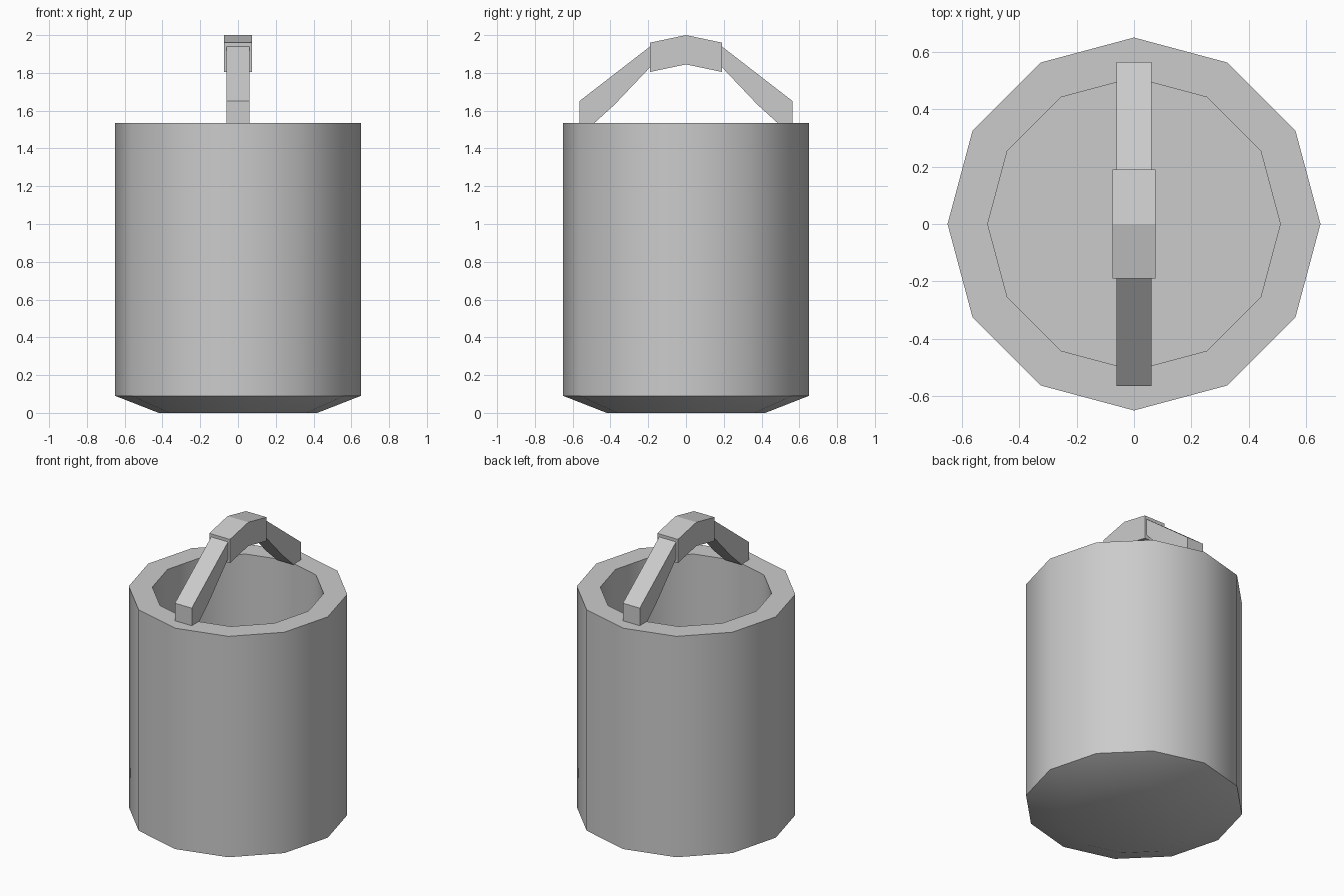
import bpy, bmesh, math

if "Cube" in bpy.data.objects:
    bpy.data.objects.remove(bpy.data.objects["Cube"])

SIDES = 12


def make_object(name, bm):
    bmesh.ops.recalc_face_normals(bm, faces=bm.faces)
    mesh = bpy.data.meshes.new(name)
    bm.to_mesh(mesh)
    bm.free()
    obj = bpy.data.objects.new(name, mesh)
    bpy.context.collection.objects.link(obj)
    return obj


def lathe(name, profile):
    # Stack 12-sided rings along the profile and cap both ends
    bm = bmesh.new()
    rings = []
    for r, z in profile:
        rings.append([bm.verts.new((r * math.cos(2 * math.pi * i / SIDES),
                                    r * math.sin(2 * math.pi * i / SIDES), z))
                      for i in range(SIDES)])
    for a, b in zip(rings, rings[1:]):
        for i in range(SIDES):
            j = (i + 1) % SIDES
            bm.faces.new((a[i], a[j], b[j], b[i]))
    bm.faces.new(rings[0])
    bm.faces.new(rings[-1])
    return make_object(name, bm)


def extrude_profile(name, outline, half_width, side=1):
    # Side outline in (y, z), given thickness along x
    bm = bmesh.new()
    left = [bm.verts.new((-half_width, side * y, z)) for y, z in outline]
    right = [bm.verts.new((half_width, side * y, z)) for y, z in outline]
    bm.faces.new(left)
    bm.faces.new(right)
    for i in range(len(outline)):
        j = (i + 1) % len(outline)
        bm.faces.new((left[i], left[j], right[j], right[i]))
    return make_object(name, bm)


# Bucket: bevelled base, straight wall, thick rim, hollow inside
bucket = lathe("bucket", [(0.42, 0.0), (0.65, 0.09), (0.65, 1.535),
                          (0.51, 1.535), (0.51, 0.12)])
bpy.context.view_layer.objects.active = bucket
bucket.select_set(True)
bpy.ops.object.shade_smooth_by_angle(angle=math.radians(31))

# Handle arms rising from the rim to the grip
arm = [(0.565, 1.53), (0.565, 1.65), (0.19, 1.94),
       (0.19, 1.83), (0.38, 1.63), (0.49, 1.53)]
for label, side in (("front", -1), ("back", 1)):
    extrude_profile(f"handle_arm_{label}", arm, 0.061, side)

# Wider grip bent over the top of the handle
extrude_profile("handle_grip", [(-0.19, 1.805), (-0.19, 1.96), (0, 2.0),
                                (0.19, 1.96), (0.19, 1.805), (0, 1.845)], 0.075)
